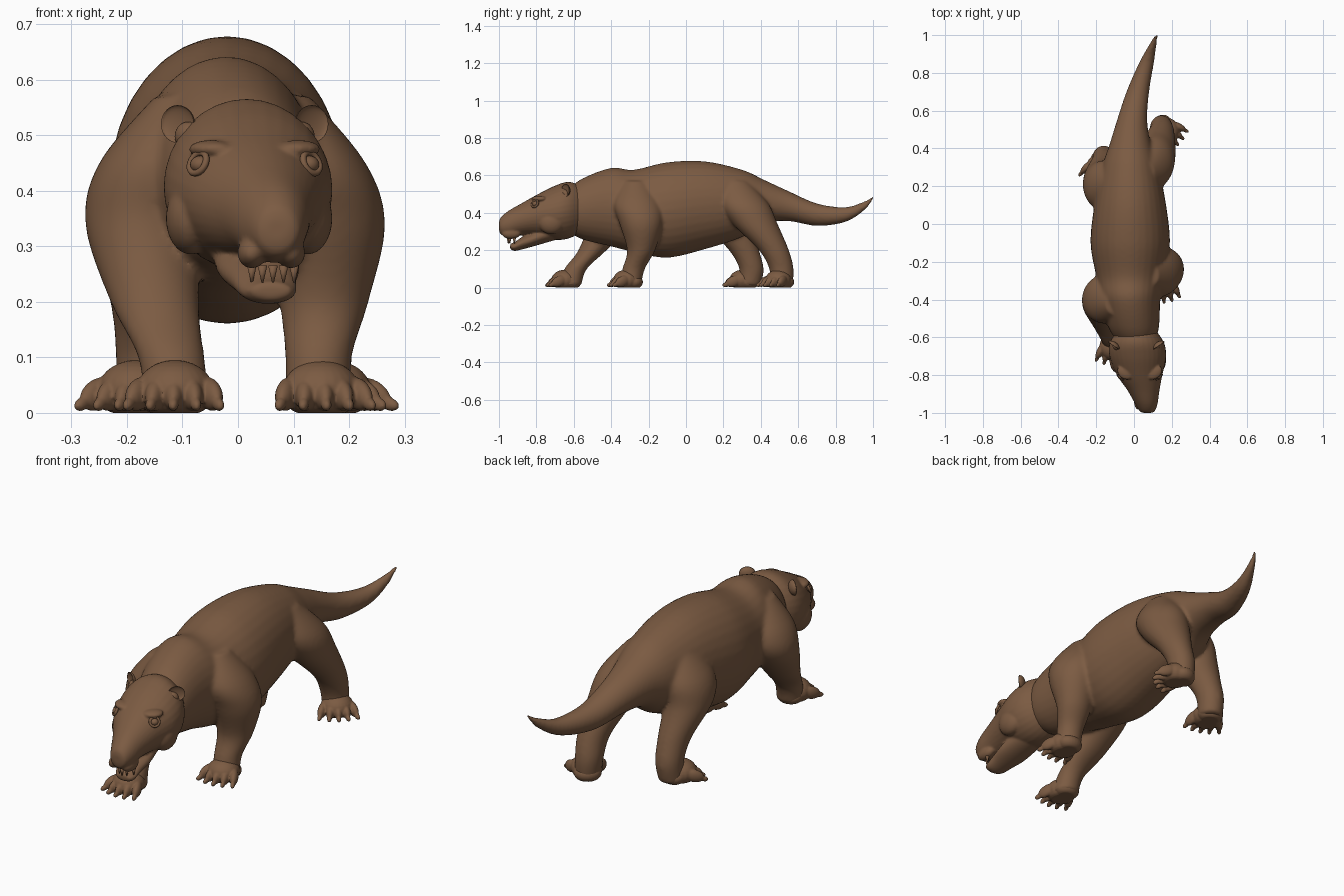
import bpy, bmesh, math
from mathutils import Matrix, Vector

default_cube = bpy.data.objects.get("Cube")
if default_cube:
    bpy.data.objects.remove(default_cube, do_unlink=True)

brown = (.2, .105, .055, 1)
hide = bpy.data.materials.new("brown_hide")
hide.use_nodes = True
hide.diffuse_color = brown
hide.node_tree.nodes["Principled BSDF"].inputs["Base Color"].default_value = brown


def spline(rows, steps=6):
    """Smooth the stations with a Catmull-Rom curve."""
    rows = [Vector(row) for row in rows]
    padded = [rows[0]] + rows + [rows[-1]]
    smooth_rows = []
    for before, start, end, after in zip(padded, padded[1:], padded[2:], padded[3:]):
        for step in range(steps):
            t = step / steps
            leave, arrive = (end - before) / 2, (after - start) / 2
            bend = 3 * (end - start) - 2 * leave - arrive
            twist = 2 * (start - end) + leave + arrive
            smooth_rows.append(start + leave * t + bend * t ** 2 + twist * t ** 3)
    return smooth_rows + [rows[-1]]


def loft(bm, axis, rows, sides=32):
    """Skin elliptical rings: position on axis, two centre values, two radii."""
    rings = []
    for along, centre_a, centre_b, radius_a, radius_b in spline(rows):
        ring = []
        for k in range(sides):
            angle = math.tau * k / sides
            a = centre_a + radius_a * math.cos(angle)
            b = centre_b + radius_b * math.sin(angle)
            ring.append(bm.verts.new((a, along, b) if axis == "y" else (a, b, along)))
        rings.append(ring)
    for lower, upper in zip(rings, rings[1:]):
        for k in range(sides):
            n = (k + 1) % sides
            bm.faces.new((lower[k], lower[n], upper[n], upper[k]))
    bm.faces.new(rings[0])
    bm.faces.new(rings[-1])


def ball(bm, location, scale, yaw=0, pitch=0):
    """Add an ellipsoid, turned about z and then tipped forward."""
    matrix = (Matrix.Translation(location) @ Matrix.Rotation(yaw, 4, "Z")
              @ Matrix.Rotation(pitch, 4, "Y") @ Matrix.Diagonal((*scale, 1)))
    return bmesh.ops.create_uvsphere(bm, u_segments=24, v_segments=14, radius=1,
                                     matrix=matrix)["verts"]


def finish(bm, name, voxel=0, smooth=0):
    """Turn the mesh into an object, melting overlapping volumes when asked."""
    bmesh.ops.recalc_face_normals(bm, faces=bm.faces[:])
    for face in bm.faces:
        face.smooth = True
    mesh = bpy.data.meshes.new(name)
    bm.to_mesh(mesh)
    bm.free()
    mesh.materials.append(hide)
    part = bpy.data.objects.new(name, mesh)
    bpy.context.collection.objects.link(part)
    if voxel:
        merge = part.modifiers.new("merge", "REMESH")
        merge.mode = "VOXEL"
        merge.voxel_size = voxel
        merge.use_smooth_shade = True
        soften = part.modifiers.new("soften", "SMOOTH")
        soften.factor = .5
        soften.iterations = smooth
    return part


def leg(bm, radii, path):
    """Skin one leg from inside the torso down to the ground."""
    heights = (.57, .45, .34, .2, .1, .01)
    loft(bm, "z", [(z, *centre, *radius) for z, centre, radius in zip(heights, path, radii)])


def foot(name, x, y, yaw):
    """Pad, heel and five fanned toes with blunt claws."""
    bm = bmesh.new()
    place = Matrix.Translation((x, y, 0)) @ Matrix.Rotation(yaw, 4, "Z")
    ball(bm, place @ Vector((.015, 0, .04)), (.07, .07, .055), yaw)
    ball(bm, place @ Vector((-.025, 0, .03)), (.05, .06, .04), yaw)
    for toe in range(-2, 3):
        fan = yaw + toe * .2
        reach = .06 - .005 * toe * toe
        ball(bm, place @ Vector((reach, toe * .032, .034)), (.046, .019, .028), fan, .35)
        ball(bm, place @ Vector((reach + .04, toe * .04, .016)), (.02, .01, .012), fan, .3)
    for vert in bm.verts:
        vert.co.z = max(vert.co.z, 0)
    finish(bm, name, voxel=.004, smooth=3)


# Torso and tail
bm = bmesh.new()
loft(bm, "y", [
    (-.66, .02, .41, .07, .09), (-.56, 0, .42, .13, .16), (-.4, -.02, .43, .16, .21),
    (-.28, -.02, .41, .18, .22), (-.1, -.02, .415, .21, .255), (.1, -.02, .44, .19, .235),
    (.3, -.02, .45, .15, .18), (.42, -.02, .46, .11, .115), (.55, -.01, .435, .08, .08),
    (.7, .02, .39, .06, .06), (.85, .065, .39, .04, .04), (.95, .1, .435, .02, .025),
    (1, .12, .48, .01, .01)])

# Legs: each pair shares its thickness and has its own stride
front = [(.05, .06), (.1, .125), (.105, .115), (.08, .075), (.06, .06), (.06, .06)]
hind = [(.05, .07), (.1, .13), (.1, .12), (.07, .08), (.06, .065), (.055, .06)]
leg(bm, front, [(.08, -.27), (.13, -.26), (.16, -.24), (.155, -.24), (.145, -.28), (.145, -.3)])
leg(bm, front, [(-.1, -.42), (-.15, -.4), (-.17, -.41), (-.15, -.5), (-.12, -.59), (-.11, -.62)])
leg(bm, hind, [(.06, .26), (.1, .31), (.12, .37), (.145, .47), (.145, .51), (.15, .51)])
leg(bm, hind, [(-.1, .2), (-.15, .2), (-.17, .22), (-.16, .31), (-.16, .35), (-.165, .34)])
finish(bm, "body", voxel=.009, smooth=7)

foot("front_left_foot", .148, -.305, math.radians(-84))
foot("front_right_foot", -.113, -.635, math.radians(-92))
foot("hind_left_foot", .16, .505, math.radians(-50))
foot("hind_right_foot", -.178, .315, math.radians(-110))

# Skull and muzzle
bm = bmesh.new()
loft(bm, "y", [
    (-.54, .015, .42, .08, .11), (-.62, .015, .415, .14, .15), (-.7, .02, .4, .15, .145),
    (-.8, .03, .385, .12, .11), (-.88, .05, .365, .085, .085), (-.95, .065, .34, .06, .07),
    (-.99, .07, .33, .04, .045), (-1, .07, .33, .02, .02)])
# Slightly open jaw
loft(bm, "y", [
    (-.68, .02, .31, .07, .05), (-.8, .035, .265, .075, .04), (-.87, .045, .24, .06, .034),
    (-.915, .055, .22, .05, .024), (-.94, .06, .22, .034, .015)])
# Nose pad, then brow, cheek and upper lip on each side
ball(bm, (.07, -.968, .348), (.044, .03, .03))
for side in (-1, 1):
    ball(bm, (.03 + side * .078, -.785, .475), (.045, .035, .016), side * .7)
    ball(bm, (.02 + side * .105, -.72, .35), (.045, .07, .065))
    ball(bm, (.06 + side * .035, -.935, .288), (.026, .05, .028))
finish(bm, "head", voxel=.0055, smooth=4)

for side, word in ((-1, "right"), (1, "left")):
    # Eyeball framed by a thin lid ring
    eye = Vector((.03 + side * .097, -.803, .447))
    bm = bmesh.new()
    ball(bm, eye, (.019, .019, .016))
    finish(bm, word + "_eye")
    outward = Vector((side * .7, -.65, .4))
    bpy.ops.mesh.primitive_torus_add(major_radius=.02, minor_radius=.006, major_segments=24,
                                     minor_segments=8, location=eye + outward * .007)
    lid = bpy.context.object
    lid.name = word + "_eyelid"
    lid.rotation_euler = outward.to_track_quat("Z", "Y").to_euler()
    lid.data.materials.append(hide)
    bpy.ops.object.shade_smooth()

    # Ear cupped at the front, with a thick root
    bm = bmesh.new()
    for vert in ball(bm, (0, 0, 0), (.036, .022, .034)):
        if vert.co.y < 0:
            vert.co.y *= -.45
    ball(bm, (-side * .018, .008, -.022), (.026, .02, .026))
    ear = finish(bm, word + "_ear")
    ear.location = (.012 + side * .121, -.645, .52)
    ear.rotation_euler.z = side * .6

# Small teeth hanging from the upper lip
bm = bmesh.new()
for tooth in range(-2, 3):
    spot = Matrix.Translation((.063 + tooth * .019, -.95 + .008 * tooth * tooth, .25))
    bmesh.ops.create_cone(bm, cap_ends=True, segments=10, radius1=.002, radius2=.009,
                          depth=.03, matrix=spot)
finish(bm, "teeth")
